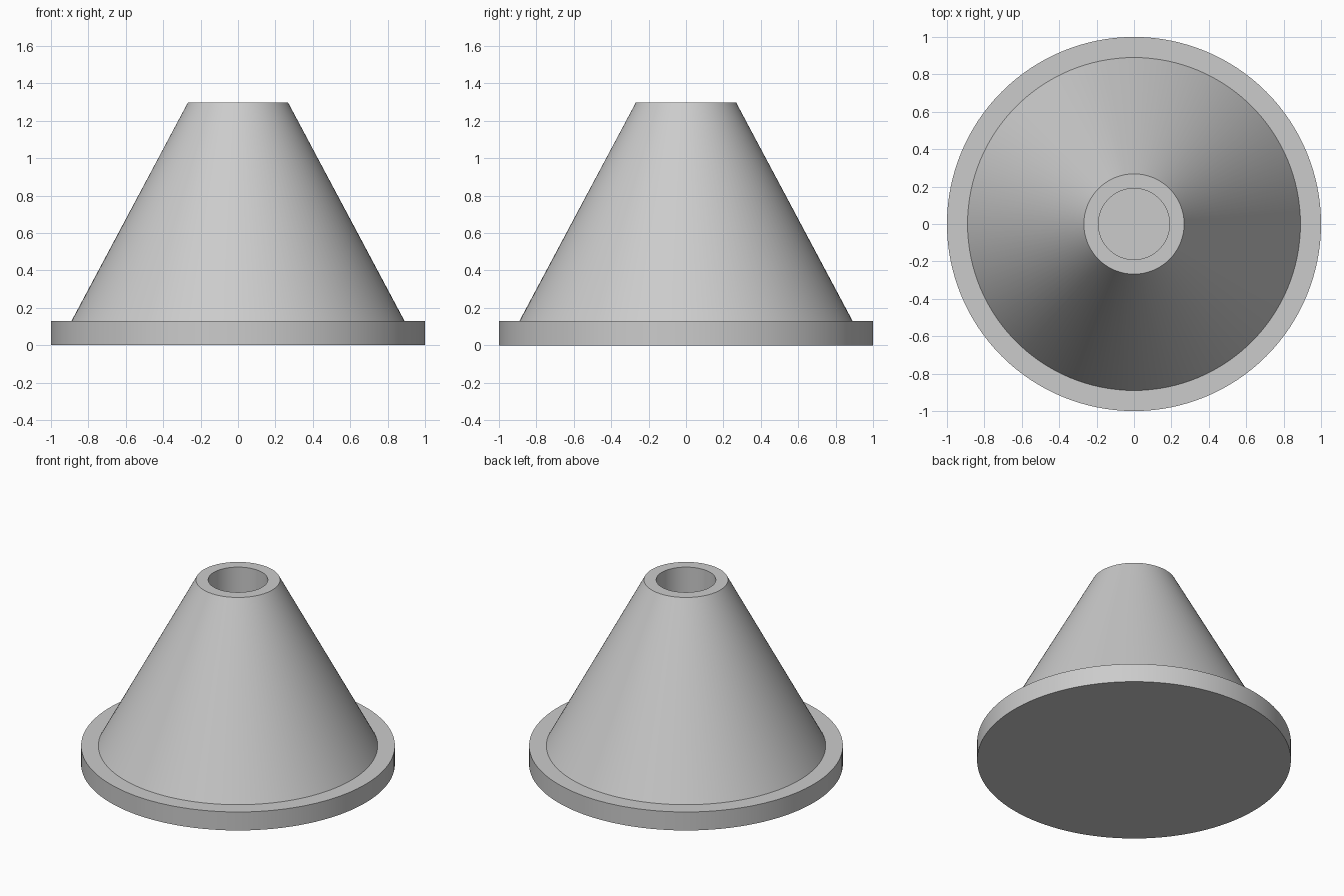
import bpy, bmesh, math

cube = bpy.data.objects.get("Cube")
if cube:
    bpy.data.objects.remove(cube, do_unlink=True)

SEGMENTS = 128

# Single plain grey
grey = bpy.data.materials.new("light grey")
grey.use_nodes = True
colour = (0.6, 0.6, 0.6, 1)
grey.diffuse_color = colour
grey.node_tree.nodes["Principled BSDF"].inputs["Base Color"].default_value = colour


def lathe(name, profile):
    """Revolve (radius, z) points about z; ends are capped with flat discs."""
    bm = bmesh.new()
    rings = []
    for radius, z in profile:
        rings.append([bm.verts.new((radius * math.cos(a), radius * math.sin(a), z))
                      for a in (math.tau * i / SEGMENTS for i in range(SEGMENTS))])
    for low, high in zip(rings, rings[1:]):
        for i in range(SEGMENTS):
            j = (i + 1) % SEGMENTS
            bm.faces.new((low[i], low[j], high[j], high[i]))
    bm.faces.new(rings[0][::-1])
    bm.faces.new(rings[-1])
    bmesh.ops.recalc_face_normals(bm, faces=bm.faces)
    mesh = bpy.data.meshes.new(name)
    bm.to_mesh(mesh)
    bm.free()
    mesh.materials.append(grey)
    obj = bpy.data.objects.new(name, mesh)
    bpy.context.collection.objects.link(obj)
    bpy.ops.object.select_all(action="DESELECT")
    obj.select_set(True)
    bpy.context.view_layer.objects.active = obj
    bpy.ops.object.shade_smooth_by_angle(angle=math.radians(30))
    return obj


# Flanged cone with a straight blind bore down from the top
lathe("flanged_cone", [
    (1.0, 0.0), (1.0, 0.13),        # flange rim
    (0.89, 0.13), (0.268, 1.297),   # cone wall
    (0.19, 1.297), (0.19, 0.13),    # bore wall down to its floor
])
